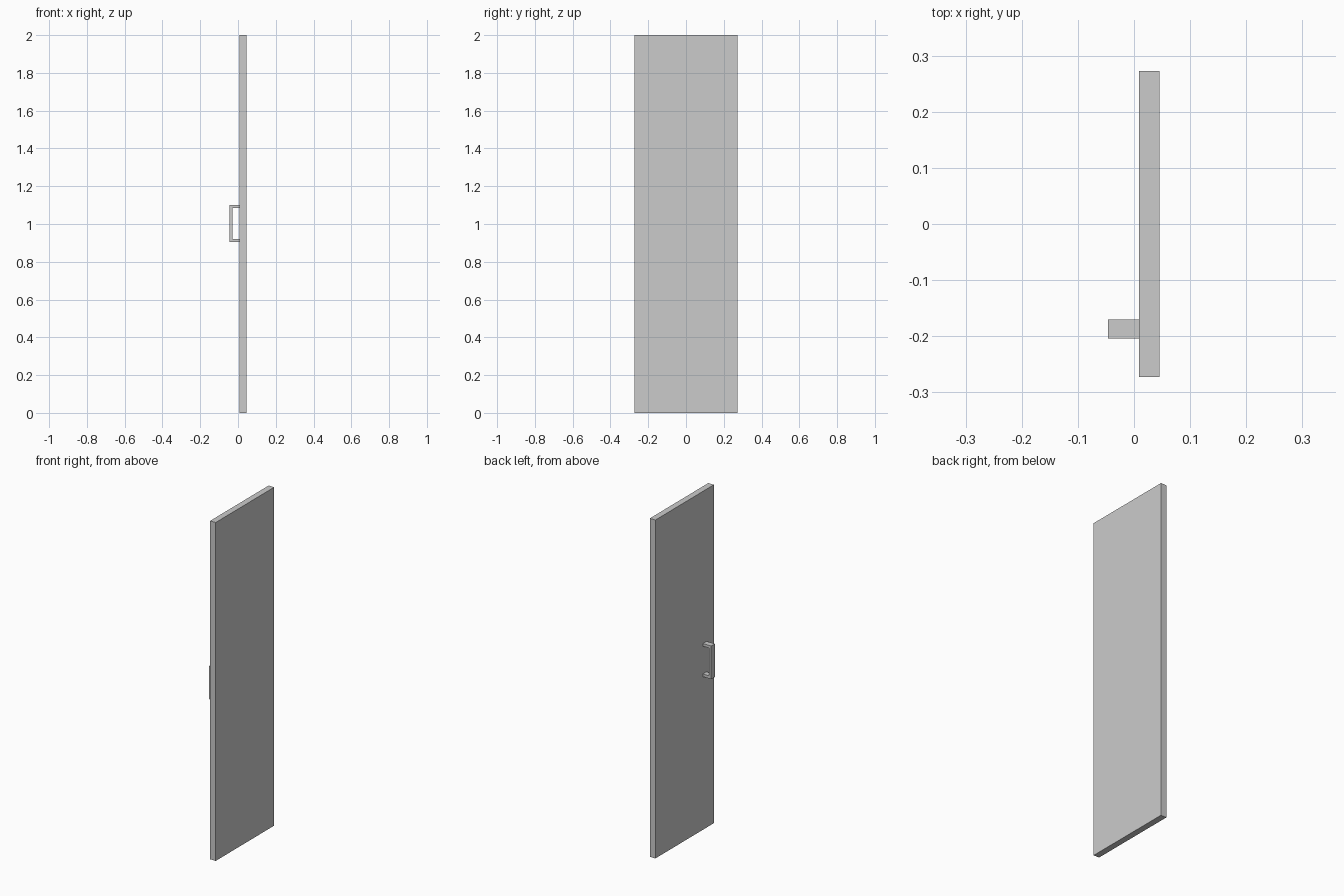
import bpy
import bmesh

if "Cube" in bpy.data.objects:
    bpy.data.objects.remove(bpy.data.objects["Cube"])


def extrude_profile(name, profile, y0, y1):
    """Extrude a closed (x, z) outline from y0 to y1."""
    bm = bmesh.new()
    face = bm.faces.new([bm.verts.new((x, y0, z)) for x, z in profile])
    ext = bmesh.ops.extrude_face_region(bm, geom=[face])
    verts = [g for g in ext["geom"] if isinstance(g, bmesh.types.BMVert)]
    bmesh.ops.translate(bm, verts=verts, vec=(0, y1 - y0, 0))
    bmesh.ops.recalc_face_normals(bm, faces=bm.faces)
    mesh = bpy.data.meshes.new(name)
    bm.to_mesh(mesh)
    bm.free()
    obj = bpy.data.objects.new(name, mesh)
    bpy.context.collection.objects.link(obj)
    return obj


# Door slab
back, front = 0.0455, 0.009
extrude_profile("door_panel",
                [(front, 0), (back, 0), (back, 2), (front, 2)], -0.273, 0.273)

# U-shaped pull handle: grip bar with an arm at each end
outer, mid, half, t = -0.046, 1.003, 0.098, 0.016
lower = [(front, mid - half + t), (front, mid - half), (outer, mid - half)]
upper = [(outer, mid + half), (front, mid + half), (front, mid + half - t)]
inner = [(outer + t, mid + half - t), (outer + t, mid - half + t)]
extrude_profile("pull_handle", lower + upper + inner, -0.204, -0.17)
